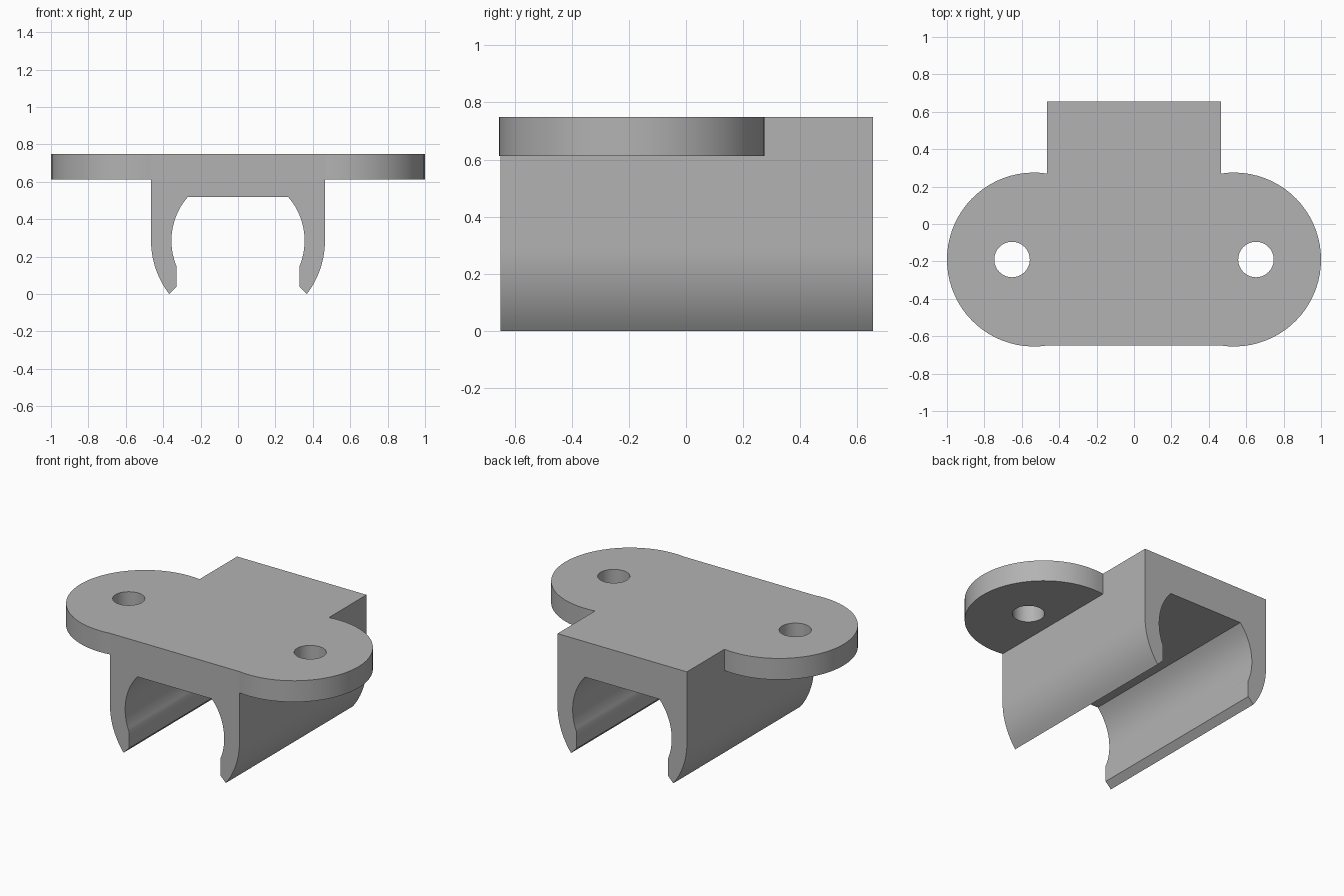
import bpy, bmesh
from math import sin, cos, asin, acos, pi, radians
from mathutils import Vector, Matrix

cube = bpy.data.objects.get("Cube")
if cube:
    bpy.data.objects.remove(cube, do_unlink=True)

grey = bpy.data.materials.new("plain grey")
grey.use_nodes = True
colour = (0.45, 0.45, 0.45, 1)
grey.diffuse_color = colour
grey.node_tree.nodes["Principled BSDF"].inputs["Base Color"].default_value = colour

TOP, HALF_WIDTH = 0.75, 0.465
FRONT, BACK = -0.65, 0.655


def arc(cx, cy, r, start, end, steps):
    return [(cx + r * cos(start + (end - start) * i / steps),
             cy + r * sin(start + (end - start) * i / steps)) for i in range(steps + 1)]


def prism(name, loops, depth, matrix):
    """Extrude flat outlines (extra loops are holes) and place the solid."""
    bm = bmesh.new()
    edges = []
    for loop in loops:
        verts = [bm.verts.new((x, y, 0)) for x, y in loop]
        edges += [bm.edges.new((v, verts[i - 1])) for i, v in enumerate(verts)]
    if len(loops) == 1:
        bm.faces.new(verts)
    else:
        bmesh.ops.triangle_fill(bm, edges=edges, use_beauty=True, normal=(0, 0, 1))
    top = bmesh.ops.extrude_face_region(bm, geom=bm.faces[:], use_keep_orig=True)["geom"]
    bmesh.ops.translate(bm, vec=(0, 0, depth),
                        verts=[g for g in top if isinstance(g, bmesh.types.BMVert)])
    bm.transform(matrix)
    bmesh.ops.recalc_face_normals(bm, faces=bm.faces[:])
    mesh = bpy.data.meshes.new(name)
    bm.to_mesh(mesh)
    bm.free()
    mesh.materials.append(grey)
    obj = bpy.data.objects.new(name, mesh)
    bpy.context.collection.objects.link(obj)
    bpy.ops.object.select_all(action="DESELECT")
    obj.select_set(True)
    bpy.context.view_layer.objects.active = obj
    bpy.ops.object.shade_smooth_by_angle(angle=radians(30))
    return obj


# Clip body: half of the cross-section, mirrored and run front to back
axis_z, bore, ceiling, lip = 0.285, 0.356, 0.52, 0.328
half = [(HALF_WIDTH, TOP)]
half += arc(0, axis_z, HALF_WIDTH, 0, -asin(axis_z / HALF_WIDTH), 12)
half += [(lip, 0.04)]
half += arc(0, axis_z, bore, -acos(lip / bore), asin((ceiling - axis_z) / bore), 18)
profile = half + [(-x, z) for x, z in reversed(half)]
stand_up = Matrix.Translation((0, BACK, 0)) @ Matrix.Rotation(pi / 2, 4, "X")
prism("clip_body", [profile], BACK - FRONT, stand_up)

# Rounded mounting ears with screw holes
ear_x, ear_y, ear_r, thickness = 0.535, -0.19, 0.465, 0.138
reach = acos((HALF_WIDTH - ear_x) / ear_r)
for side, sign in (("left", 1), ("right", -1)):
    outline = arc(ear_x, ear_y, ear_r, -reach, reach, 40)
    hole = arc(0.652, ear_y, 0.095, 0, 2 * pi, 32)[:-1]
    loops = [[(sign * x, y) for x, y in loop] for loop in (outline, hole)]
    prism(side + "_mounting_ear", loops, thickness,
          Matrix.Translation((0, 0, TOP - thickness)))
